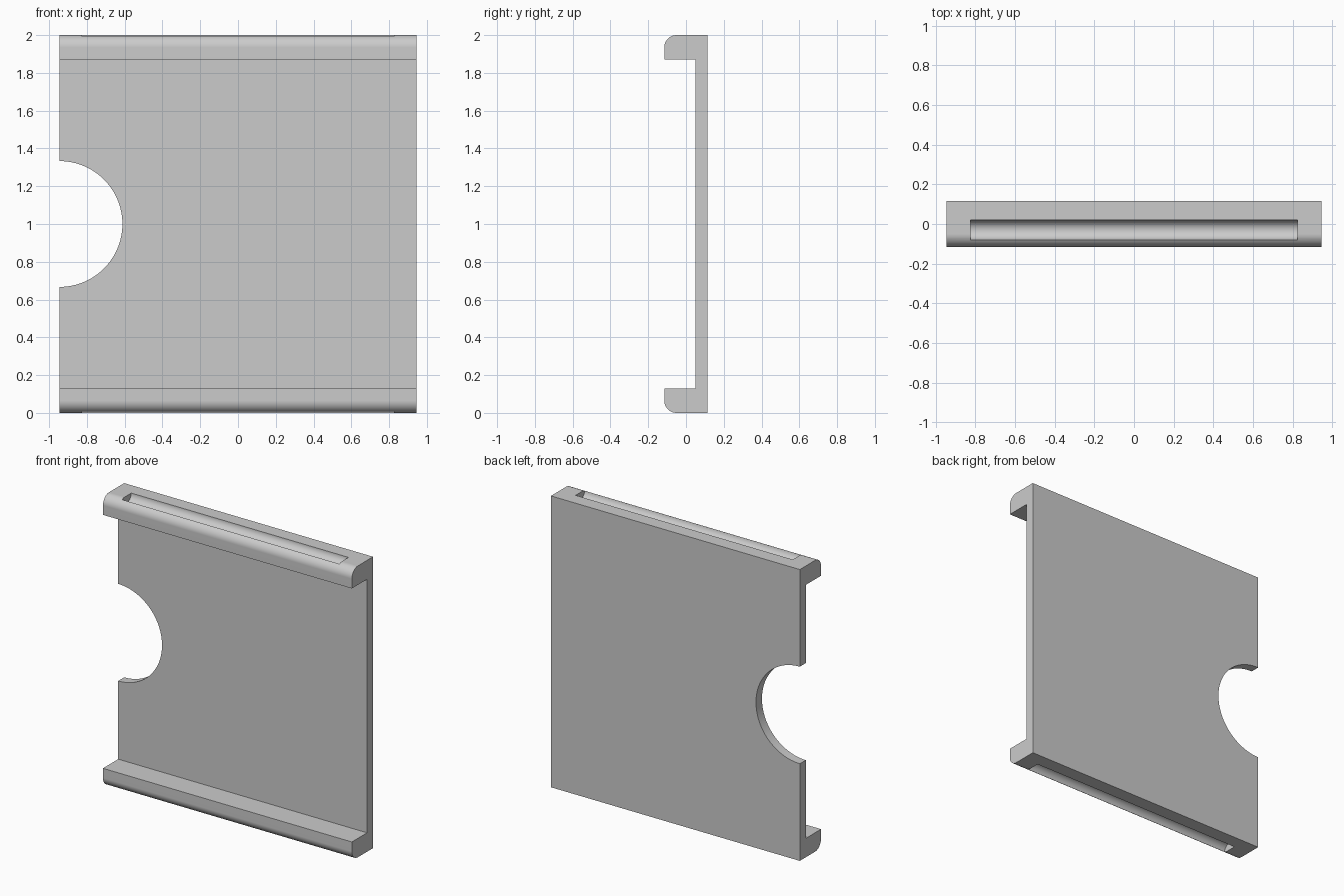
import bpy, bmesh
from math import pi, sin, cos, radians

if "Cube" in bpy.data.objects:
    bpy.data.objects.remove(bpy.data.objects["Cube"])

HALF_W, BACK, PLATE, FRONT = 0.945, 0.115, 0.05, -0.115
LIP, FILLET, SEG = 0.13, 0.065, 12


def cylinder(name, radius, depth, location, rotation):
    bpy.ops.mesh.primitive_cylinder_add(vertices=96, radius=radius, depth=depth,
                                        location=location, rotation=rotation)
    ob = bpy.context.object
    ob.name = name
    ob.hide_render = True
    return ob


# Channel profile in (y, z): lower half, then mirrored about z = 1
arc = [(FRONT + FILLET - FILLET * sin(a), FILLET - FILLET * cos(a))
       for a in (pi / 2 * i / SEG for i in range(SEG + 1))]
lower = [(BACK, 0)] + arc + [(FRONT, LIP), (PLATE, LIP)]
profile = lower + [(y, 2 - z) for y, z in reversed(lower)]

# Panel with lips: profile extruded along x
bm = bmesh.new()
face = bm.faces.new([bm.verts.new((-HALF_W, y, z)) for y, z in profile])
ext = bmesh.ops.extrude_face_region(bm, geom=[face])
bmesh.ops.translate(bm, vec=(2 * HALF_W, 0, 0),
                    verts=[v for v in ext["geom"] if isinstance(v, bmesh.types.BMVert)])
bmesh.ops.recalc_face_normals(bm, faces=bm.faces)
mesh = bpy.data.meshes.new("channel_panel")
bm.to_mesh(mesh)
bm.free()
panel = bpy.data.objects.new("channel_panel", mesh)
bpy.context.collection.objects.link(panel)

# Cutters: half-round side notch, and a round groove in each lip
cutters = [cylinder("notch_cutter", 0.333, 1, (-HALF_W, 0, 1), (pi / 2, 0, 0))]
for label, z in (("bottom", 0), ("top", 2)):
    cutters.append(cylinder(label + "_groove_cutter", 0.05, 1.65,
                            (0, -0.03, z), (0, pi / 2, 0)))

bpy.ops.object.select_all(action='DESELECT')
panel.select_set(True)
bpy.context.view_layer.objects.active = panel
for cutter in cutters:
    mod = panel.modifiers.new(cutter.name, 'BOOLEAN')
    mod.operation, mod.solver, mod.object = 'DIFFERENCE', 'EXACT', cutter
    bpy.ops.object.modifier_apply(modifier=mod.name)
    bpy.data.objects.remove(cutter)

# Smooth curves, crisp edges
bpy.ops.object.shade_smooth_by_angle(angle=radians(20))
weighted = panel.modifiers.new("weighted_normals", 'WEIGHTED_NORMAL')
weighted.keep_sharp = True
